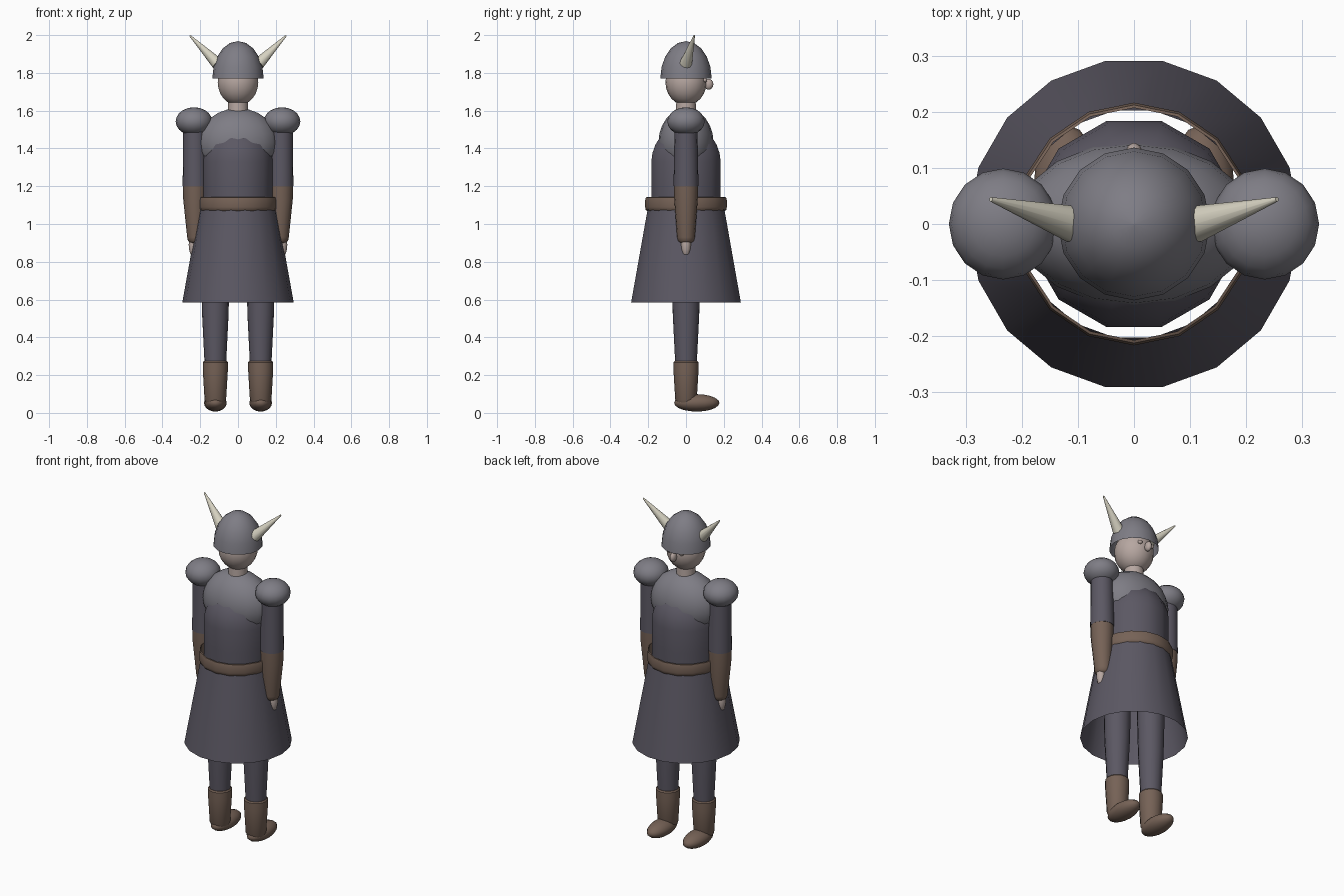
import bpy, bmesh, math
from mathutils import Matrix, Vector

cube = bpy.data.objects.get("Cube")
if cube:
    bpy.data.objects.remove(cube, do_unlink=True)


def material(name, rgb):
    m = bpy.data.materials.new(name)
    m.use_nodes = True
    m.diffuse_color = (*rgb, 1)
    m.node_tree.nodes["Principled BSDF"].inputs["Base Color"].default_value = (*rgb, 1)
    return m


CLOTH = material("dark cloth", (0.105, 0.097, 0.125))
STEEL = material("grey steel", (0.21, 0.205, 0.235))
LEATHER = material("brown leather", (0.18, 0.122, 0.093))
SKIN = material("pale skin", (0.47, 0.385, 0.355))
HORN = material("ivory horn", (0.68, 0.65, 0.54))


def finish(name, bm, mat, angle=40):
    bmesh.ops.recalc_face_normals(bm, faces=bm.faces)
    mesh = bpy.data.meshes.new(name)
    bm.to_mesh(mesh)
    bm.free()
    mesh.materials.append(mat)
    ob = bpy.data.objects.new(name, mesh)
    bpy.context.collection.objects.link(ob)
    bpy.ops.object.select_all(action="DESELECT")
    ob.select_set(True)
    bpy.context.view_layer.objects.active = ob
    bpy.ops.object.shade_smooth_by_angle(angle=math.radians(angle))
    return ob


def lathe(name, mat, profile, sides=16, phase=0.0, cx=0.0, sy=1.0, caps=(True, True), closed=False):
    """Stack rings given as (radius, z) or (radius, z, x shift)."""
    bm = bmesh.new()
    rings = []
    for r, z, *shift in profile:
        x0 = cx + (shift[0] if shift else 0)
        angles = [math.tau * (i + phase) / sides for i in range(sides)]
        rings.append([bm.verts.new((x0 + r * math.cos(a), sy * r * math.sin(a), z)) for a in angles])
    pairs = list(zip(rings, rings[1:]))
    if closed:
        pairs.append((rings[-1], rings[0]))
    for a, b in pairs:
        for i in range(sides):
            j = (i + 1) % sides
            bm.faces.new((a[i], a[j], b[j], b[i]))
    for use, ring in zip(caps, (rings[0], rings[-1])):
        if use and not closed:
            bm.faces.new(ring)
    return finish(name, bm, mat)


def ball(name, mat, centre, size, segments=16, rings=10):
    bm = bmesh.new()
    m = Matrix.Translation(centre) @ Matrix.Diagonal((*size, 1))
    bmesh.ops.create_uvsphere(bm, u_segments=segments, v_segments=rings, radius=1, matrix=m)
    return finish(name, bm, mat, 60)


def cone(name, mat, base, tip, r1, r2, sides=12):
    base, tip = Vector(base), Vector(tip)
    axis = tip - base
    m = Matrix.Translation((base + tip) / 2) @ axis.to_track_quat("Z", "Y").to_matrix().to_4x4()
    bm = bmesh.new()
    bmesh.ops.create_cone(bm, cap_ends=True, segments=sides, radius1=r1, radius2=r2,
                          depth=axis.length, matrix=m)
    return finish(name, bm, mat)


# Body, open at the hem
lathe("torso", CLOTH, [(0.187, 1.06), (0.19, 1.2), (0.19, 1.33), (0.184, 1.375), (0.168, 1.42),
                       (0.138, 1.465), (0.08, 1.5)], sides=12, phase=0.5, caps=(False, True))
ball("shoulder_armour", STEEL, (0, 0, 1.43), (0.213, 0.146, 0.183), 18, 12)
lathe("skirt", CLOTH, [(0.295, 0.584), (0.205, 1.085)], sides=18, caps=(False, False))
lathe("belt", LEATHER, [(0.203, 1.07), (0.209, 1.075), (0.212, 1.09), (0.212, 1.125),
                        (0.208, 1.14), (0.203, 1.142)], sides=16, sy=1.02, closed=True)

# Head and helmet, face towards the toes
lathe("neck", SKIN, [(0.055, 1.57), (0.052, 1.67)], sides=14)
ball("head", SKIN, (0, 0, 1.75), (0.109, 0.109, 0.122), 18, 12)
ball("nose", SKIN, (0, 0.12, 1.74), (0.017, 0.025, 0.029), 10, 8)
dome = [(0.136 * math.cos(t), 1.77 + 0.198 * math.sin(t))
        for t in [math.pi / 2 * k / 5 for k in range(5)]]
lathe("helmet", STEEL, dome + [(0.001, 1.968)], sides=16, sy=1.0, caps=(False, True))

# Mirrored parts
for side, s in (("left", 1), ("right", -1)):
    ball(side + "_eye", SKIN, (s * 0.04, 0.1, 1.762), (0.014, 0.012, 0.012), 10, 8)
    cone(side + "_horn", HORN, (s * 0.11, 0, 1.85), (s * 0.255, 0.044, 1.998), 0.033, 0.004)
    ball(side + "_pauldron", STEEL, (s * 0.233, 0, 1.543), (0.097, 0.099, 0.075), 16, 10)

    # Arm narrows and leans in towards the hand
    lathe(side + "_sleeve", CLOTH, [(0.06, 1.54), (0.066, 1.2, -0.003 * s)], cx=s * 0.23)
    lathe(side + "_bracer", LEATHER, [(0.064, 1.205), (0.062, 1.13), (0.047, 0.93, -0.006 * s),
                                      (0.043, 0.91, -0.006 * s), (0.028, 0.898, -0.006 * s)],
          cx=s * 0.228)
    ball(side + "_hand", SKIN, (s * 0.235, 0, 0.89), (0.026, 0.026, 0.065), 12, 8)

    # Leg, boot and foot
    lathe(side + "_leg", CLOTH, [(0.082, 1.03), (0.07, 0.52), (0.057, 0.26)], cx=s * 0.12)
    lathe(side + "_boot", LEATHER, [(0.06, 0.275), (0.066, 0.268), (0.066, 0.22), (0.057, 0.07),
                                    (0.045, 0.045)], cx=s * 0.12)
    ball(side + "_foot", LEATHER, (s * 0.12, 0.057, 0.053), (0.06, 0.12, 0.046), 16, 10)
